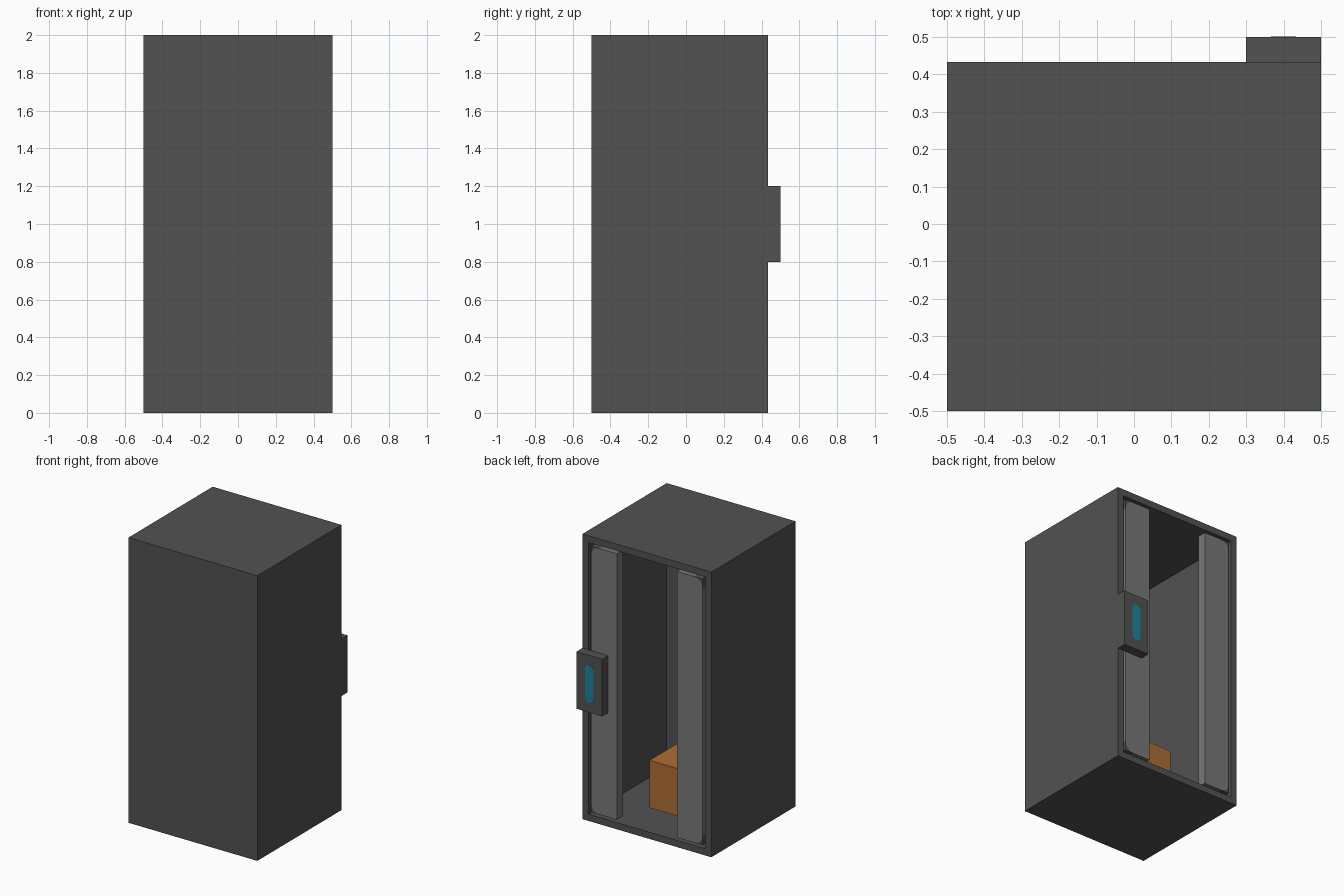
import bpy, bmesh, math
from mathutils import Vector

if "Cube" in bpy.data.objects:
    bpy.data.objects.remove(bpy.data.objects["Cube"], do_unlink=True)

U = 1 / 15            # module: wall and door thickness
BACK = 6.5 * U        # plane of the open back
R = U                 # corner radius of the doorway


def material(name, rgb):
    m = bpy.data.materials.new(name)
    m.use_nodes = True
    m.diffuse_color = (*rgb, 1)
    bsdf = m.node_tree.nodes["Principled BSDF"]
    bsdf.inputs["Base Color"].default_value = (*rgb, 1)
    bsdf.inputs["Roughness"].default_value = 0.8
    return m


DARK = material("dark grey", (0.085, 0.085, 0.085))
LIGHT = material("light grey", (0.19, 0.19, 0.19))
ORANGE = material("orange", (0.42, 0.155, 0.033))
BLUE = material("teal blue", (0.012, 0.22, 0.34))


def finish(bm, name, mat):
    bmesh.ops.recalc_face_normals(bm, faces=bm.faces)
    me = bpy.data.meshes.new(name)
    bm.to_mesh(me)
    bm.free()
    me.materials.append(mat)
    ob = bpy.data.objects.new(name, me)
    bpy.context.collection.objects.link(ob)
    return ob


def box_bm(lo, hi):
    bm = bmesh.new()
    bmesh.ops.create_cube(bm, size=1)
    for v in bm.verts:
        v.co = Vector([(a + b) / 2 + c * (b - a) for a, b, c in zip(lo, hi, v.co)])
    return bm


def prism(name, outline, y0, y1, mat):
    """Extrude an outline in x and z from y0 to y1."""
    bm = bmesh.new()
    face = bm.faces.new([bm.verts.new((x, y0, z)) for x, z in outline])
    ext = bmesh.ops.extrude_face_region(bm, geom=[face])["geom"]
    bmesh.ops.translate(bm, vec=(0, y1 - y0, 0),
                        verts=[g for g in ext if isinstance(g, bmesh.types.BMVert)])
    return finish(bm, name, mat)


def arc(cx, cz, r, start, end, steps=6):
    return [(cx + r * math.cos(math.radians(start + (end - start) * i / steps)),
             cz + r * math.sin(math.radians(start + (end - start) * i / steps)))
            for i in range(steps + 1)]


# Hollow cabinet, open at the back
bm = box_bm((-0.5, -0.5, 0), (0.5, BACK, 2))
back = max(bm.faces, key=lambda f: f.calc_center_median().y)
bmesh.ops.inset_individual(bm, faces=[back], thickness=U)
ext = bmesh.ops.extrude_face_region(bm, geom=[back])["geom"]
for g in ext:
    if isinstance(g, bmesh.types.BMVert):
        g.co.y = -0.5 + U
if back.is_valid:
    bmesh.ops.delete(bm, geom=[back], context="FACES_ONLY")
finish(bm, "cabinet", DARK)

# Doors pushed to both sides, and the fillets that round the doorway corners
inner, outer, low, high = 3.5 * U, 6.5 * U, U, 2 - U
upper = arc(outer - R, high - R, R, 0, 90)
lower = arc(outer - R, low + R, R, -90, 0)
for side, s in (("left", 1), ("right", -1)):
    def mirrored(points):
        return [(s * x, z) for x, z in points]
    prism(side + "_door", mirrored([(inner, low)] + lower + upper + [(inner, high)]),
          BACK - U, BACK, LIGHT)
    prism(side + "_top_fillet", mirrored([(outer, high)] + upper[::-1]),
          BACK - U, BACK, DARK)
    prism(side + "_bottom_fillet", mirrored([(outer, low)] + lower[::-1]),
          BACK - U, BACK, DARK)

# Crate standing on the cabinet floor
finish(box_bm((-2.5 * U, -2.5 * U, U), (2.5 * U, 2.5 * U, 6 * U)), "crate", ORANGE)

# Control box with its rounded screen
finish(box_bm((0.3, BACK, 0.8), (0.5, 0.5, 1.2)), "control_box", DARK)
r = U / 2
screen = arc(0.4, 1 + 2 * U - r, r, 0, 180, 8) + arc(0.4, 1 - 2 * U + r, r, 180, 360, 8)
prism("screen", screen, 0.497, 0.501, BLUE)
